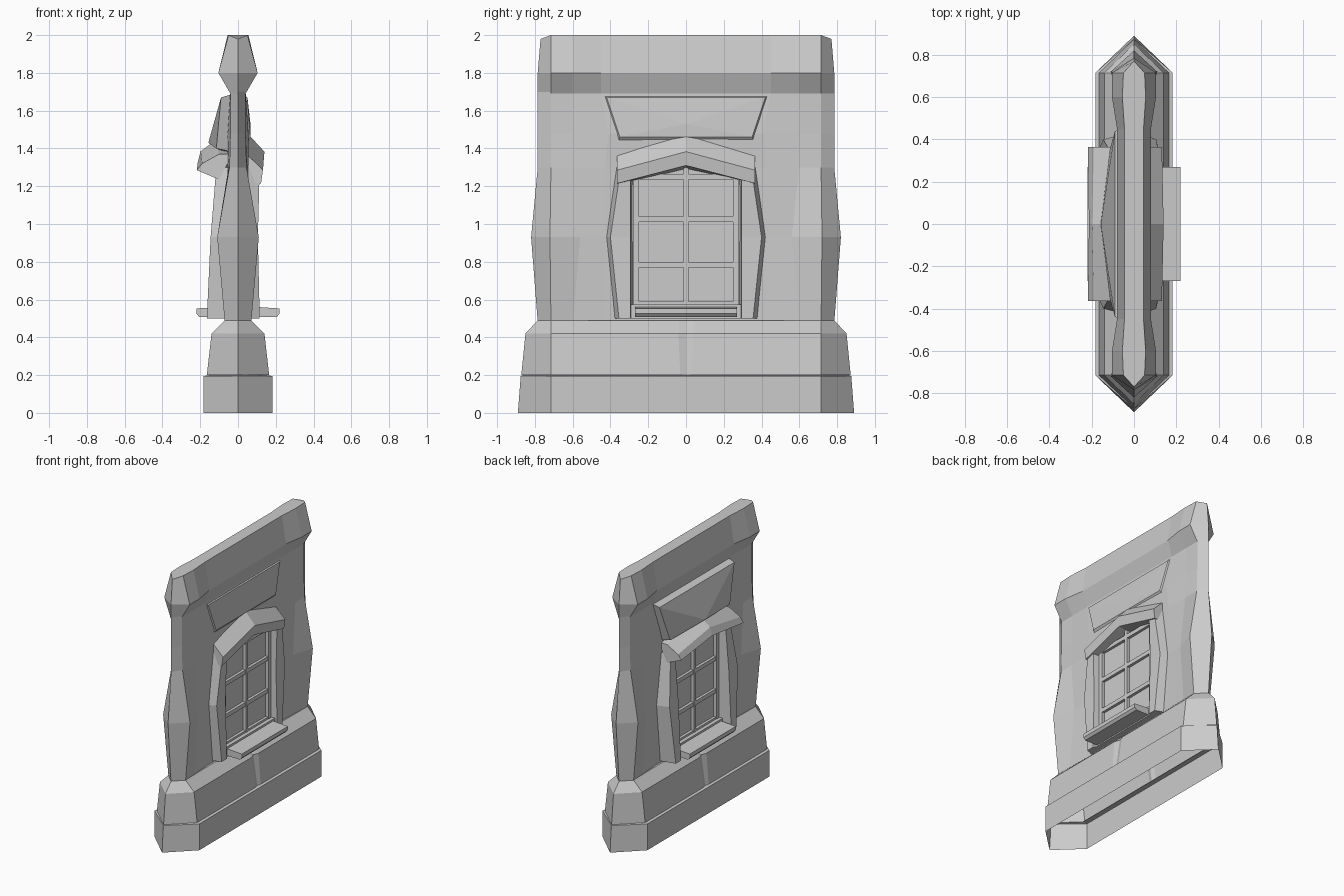
import bpy, bmesh


def finish(name, bm):
    bmesh.ops.recalc_face_normals(bm, faces=bm.faces[:])
    me = bpy.data.meshes.new(name)
    bm.to_mesh(me)
    bm.free()
    ob = bpy.data.objects.new(name, me)
    bpy.context.collection.objects.link(ob)
    return ob


def loft(name, rings, cap_start=True, cap_end=True):
    """Skin equal-length rings of 3D points."""
    bm = bmesh.new()
    rows = [[bm.verts.new(p) for p in r] for r in rings]
    n = len(rows[0])
    for a, b in zip(rows, rows[1:]):
        for i in range(n):
            j = (i + 1) % n
            bm.faces.new((a[i], a[j], b[j], b[i]))
    if cap_start:
        bm.faces.new(rows[0])
    if cap_end:
        bm.faces.new(rows[-1])
    return finish(name, bm)


def plan(z, tip, pts, tip_z=None):
    """Symmetric pointed plan: pts = (y, half width) from the end to the middle (y = 0)."""
    tz = z if tip_z is None else tip_z
    side = pts + [(-y, x) for y, x in reversed(pts[:-1])]
    ring = [(0, tip, tz)] + [(x, y, z) for y, x in side]
    return ring + [(0, -tip, tz)] + [(-x, y, z) for y, x in reversed(side)]


def hull(name, pts):
    bm = bmesh.new()
    vs = [bm.verts.new(p) for p in pts]
    bmesh.ops.convex_hull(bm, input=vs)
    return finish(name, bm)


def box(name, x0, x1, y0, y1, z0, z1):
    return hull(name, [(x, y, z) for x in (x0, x1) for y in (y0, y1) for z in (z0, z1)])


# Plinth: lower course, open underneath
loft("plinth_lower", [
    plan(0, 0.89, [(0.715, 0.183), (0, 0.183)]),
    plan(0.195, 0.875, [(0.715, 0.183), (0, 0.183)]),
    plan(0.2, 0.86, [(0.715, 0.15), (0, 0.15)]),
], cap_start=False, cap_end=False)

# Plinth: upper course with a small crack in the middle
loft("plinth_upper", [
    plan(0.2, 0.872, [(0.715, 0.165), (0.03, 0.165), (0, 0.158)]),
    plan(0.42, 0.85, [(0.715, 0.14), (0.04, 0.14), (0, 0.125)]),
    plan(0.49, 0.785, [(0.715, 0.07), (0.04, 0.065), (0, 0.065)]),
], cap_start=False)

# Wall with swelling end piers
loft("wall", [
    plan(0.48, 0.785, [(0.715, 0.07), (0.6, 0.065), (0.43, 0.055), (0, 0.05)]),
    plan(0.93, 0.82, [(0.72, 0.11), (0.56, 0.06), (0.43, 0.055), (0, 0.05)]),
    plan(1.3, 0.785, [(0.715, 0.045), (0.6, 0.05), (0.43, 0.055), (0, 0.05)]),
    plan(1.48, 0.785, [(0.715, 0.04), (0.6, 0.042), (0.41, 0.055), (0, 0.06)]),
    plan(1.7, 0.785, [(0.715, 0.04), (0.6, 0.04), (0.45, 0.04), (0, 0.04)]),
])

# Coping along the top, thicker at its ends
loft("coping", [
    plan(1.69, 0.785, [(0.715, 0.04), (0.6, 0.04), (0.45, 0.04), (0, 0.04)]),
    plan(1.8, 0.785, [(0.715, 0.104), (0.6, 0.104), (0.45, 0.08), (0, 0.08)]),
    plan(2.0, 0.77, [(0.715, 0.05), (0.6, 0.055), (0.45, 0.045), (0, 0.045)], tip_z=1.98),
])

# Window on each face: s = side, jamb depths from bottom to top
for label, s, depth in (("right", 1, (0.115, 0.105, 0.115)), ("left", -1, (0.165, 0.145, 0.115))):
    # Bowed jambs
    for end, m in (("back", 1), ("front", -1)):
        rings = []
        for z, d, outer in zip((0.5, 0.93, 1.3), depth, (0.385, 0.43, 0.375)):
            rings.append([(s * 0.03, m * outer, z), (s * d, m * (outer - 0.03), z),
                          (s * d, m * 0.295, z), (s * 0.03, m * 0.28, z)])
        loft(f"jamb_{label}_{end}", rings)

    # Glazing frame and bars
    for i, (y, w) in enumerate(((-0.265, 0.016), (0, 0.013), (0.265, 0.016))):
        box(f"upright_bar_{label}_{i}", s * 0.03, s * 0.075, y - w, y + w, 0.55, 1.3)
    for i, z in enumerate((0.575, 0.785, 1.025, 1.25)):
        box(f"cross_bar_{label}_{i}", s * 0.03, s * 0.072, -0.27, 0.27, z - 0.015, z + 0.015)

    # Sloping sill
    hull(f"sill_{label}", [(s * x, y, z) for y in (-0.27, 0.27) for x, z in
                           ((0.03, 0.51), (0.03, 0.565), (0.22, 0.553), (0.22, 0.525), (0.205, 0.508))])
    box(f"sill_step_{label}", s * 0.03, s * 0.1, -0.29, 0.29, 0.5, 0.575)

# Peaked lintels: cross-sections at the middle and at the ends
lintels = {
    "right": ([(0.03, 1.49), (0.05, 1.48), (0.14, 1.383), (0.13, 1.31), (0.03, 1.29)],
              [(0.03, 1.38), (0.05, 1.365), (0.132, 1.285), (0.122, 1.215), (0.03, 1.21)]),
    "left": ([(-0.03, 1.45), (-0.11, 1.45), (-0.198, 1.385), (-0.213, 1.325), (-0.03, 1.3)],
             [(-0.03, 1.37), (-0.1, 1.37), (-0.19, 1.32), (-0.218, 1.285), (-0.1, 1.235)]),
}
for label, (mid, end) in lintels.items():
    loft(f"lintel_{label}", [[(x, y, z) for x, z in sec]
                             for y, sec in ((-0.365, end), (0, mid), (0.365, end))])

# Leaning slab above the left lintel
hull("hood_slab_left", [(x, y * m, z) for m in (1, -1) for x, y, z in (
    (-0.02, 0.45, 1.69), (-0.09, 0.44, 1.67), (-0.115, 0.35, 1.4), (-0.02, 0.36, 1.38))]
    + [(-0.157, 0, 1.43), (-0.02, 0, 1.36)])

# Shallow relief above the right lintel
hull("relief_right", [(0.02, y, z) for y, z in ((-0.45, 1.69), (0.45, 1.69), (0.37, 1.4), (-0.37, 1.4))]
     + [(0.05, y, z) for y, z in ((-0.42, 1.67), (0.42, 1.67))]
     + [(0.066, y, z) for y, z in ((-0.35, 1.46), (0.35, 1.46), (0, 1.53))])
